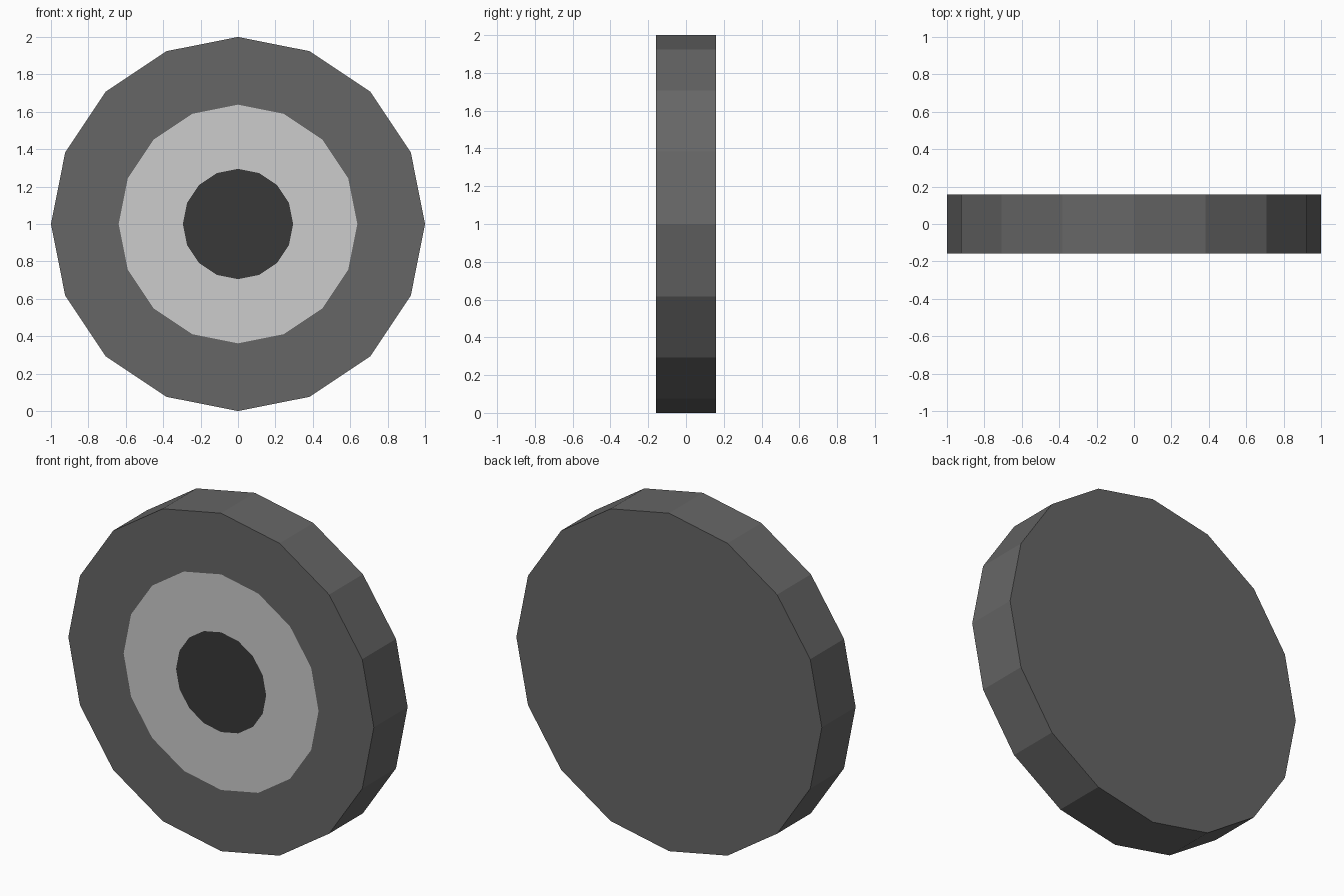
import bpy
import bmesh
import math

if "Cube" in bpy.data.objects:
    bpy.data.objects.remove(bpy.data.objects["Cube"])

SIDES = 16
HALF = 0.158      # half the wheel thickness
CENTRE_Z = 1.0


def material(name, grey):
    m = bpy.data.materials.new(name)
    m.diffuse_color = (grey, grey, grey, 1.0)
    m.use_nodes = True
    m.node_tree.nodes["Principled BSDF"].inputs["Base Color"].default_value = m.diffuse_color
    return m


def ring(bm, radius, y):
    """A loop of vertices around the wheel axis."""
    return [bm.verts.new((radius * math.sin(2 * math.pi * i / SIDES), y,
                          CENTRE_Z + radius * math.cos(2 * math.pi * i / SIDES)))
            for i in range(SIDES)]


def band(bm, a, b, mat):
    """Quads joining two loops."""
    for i in range(SIDES):
        j = (i + 1) % SIDES
        bm.faces.new((a[i], a[j], b[j], b[i])).material_index = mat


TYRE, RIM, HUB = 0, 1, 2
bm = bmesh.new()

# loops from the back edge to the hub on the front
back = ring(bm, 1.0, HALF)
front = ring(bm, 1.0, -HALF)
rim_edge = ring(bm, 0.638, -HALF)
hub_edge = ring(bm, 0.295, -HALF)

# closed back, tread, sidewall, painted rim and hub
bm.faces.new(back).material_index = TYRE
band(bm, back, front, TYRE)
band(bm, front, rim_edge, TYRE)
band(bm, rim_edge, hub_edge, RIM)
bm.faces.new(hub_edge).material_index = HUB
bmesh.ops.recalc_face_normals(bm, faces=bm.faces)

mesh = bpy.data.meshes.new("wheel")
bm.to_mesh(mesh)
bm.free()
for name, grey in (("tyre grey", 0.133), ("rim light grey", 0.604), ("hub dark grey", 0.0395)):
    mesh.materials.append(material(name, grey))
wheel = bpy.data.objects.new("wheel", mesh)
bpy.context.collection.objects.link(wheel)
